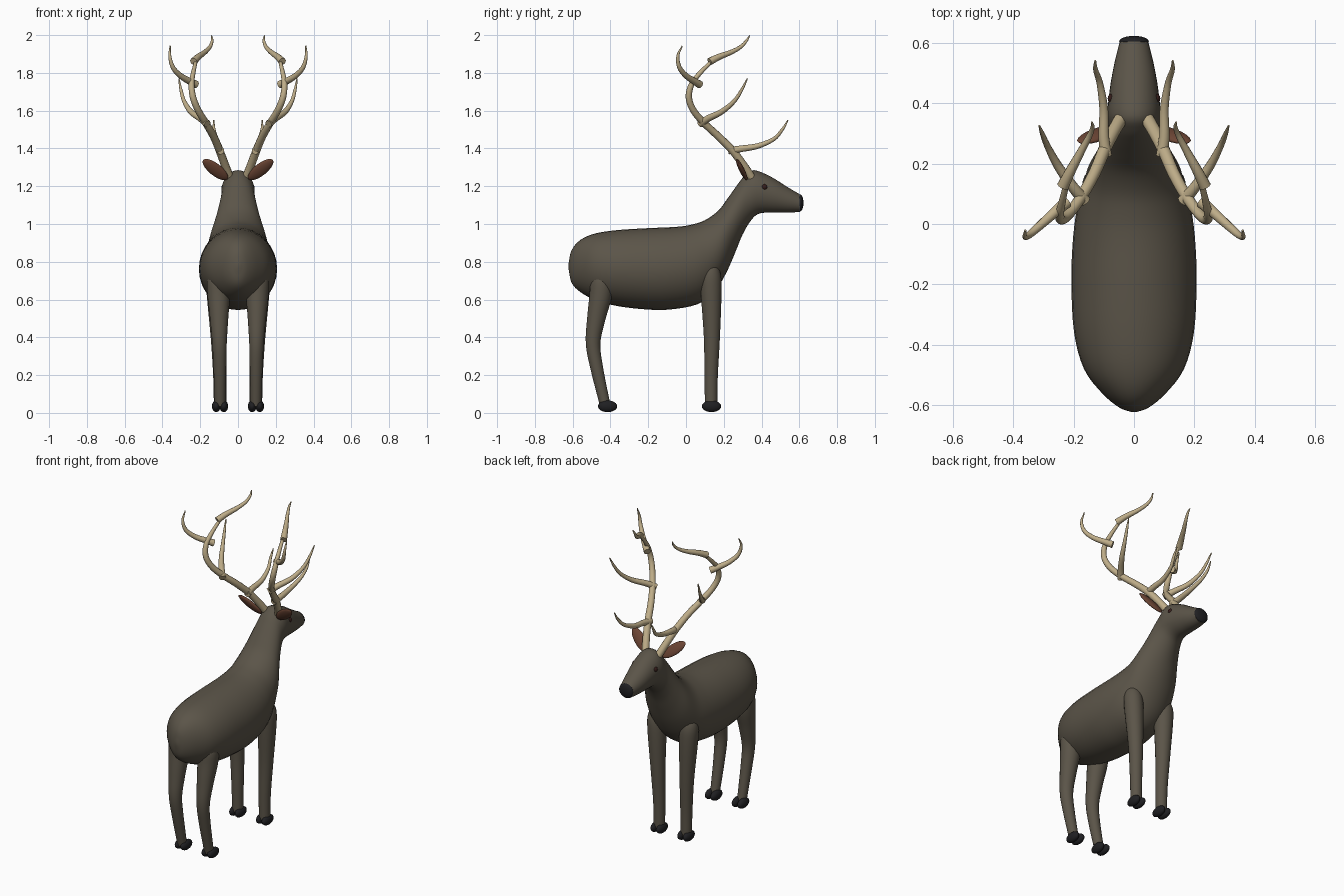
import bpy, bmesh, math
from mathutils import Vector, Matrix

cube = bpy.data.objects.get("Cube")
if cube:
    bpy.data.objects.remove(cube, do_unlink=True)


def material(name, rgb):
    m = bpy.data.materials.new(name)
    m.use_nodes = True
    m.diffuse_color = (*rgb, 1)
    m.node_tree.nodes["Principled BSDF"].inputs["Base Color"].default_value = (*rgb, 1)
    return m


FUR = material("grey brown fur", (.105, .09, .066))
HORN = material("pale antler", (.52, .42, .25))
EAR = material("red brown ear", (.15, .06, .035))
BLACK = material("black hoof and nose", (.014, .014, .016))
EYE = material("dark brown eye", (.035, .012, .01))


def finish(name, bm, mat, mirror=True):
    """Turn a bmesh into a smooth object, mirrored across x = 0 if asked."""
    bmesh.ops.recalc_face_normals(bm, faces=bm.faces[:])
    mesh = bpy.data.meshes.new(name)
    bm.to_mesh(mesh)
    bm.free()
    mesh.materials.append(mat)
    ob = bpy.data.objects.new(name, mesh)
    bpy.context.collection.objects.link(ob)
    bpy.ops.object.select_all(action='DESELECT')
    ob.select_set(True)
    bpy.context.view_layer.objects.active = ob
    bpy.ops.object.shade_smooth_by_angle(angle=math.radians(50))
    if mirror:
        mod = ob.modifiers.new("Mirror", 'MIRROR')
        mod.use_mirror_merge = False
    return ob


def spline(points, steps):
    """Catmull-Rom through points of any dimension."""
    p = [Vector(q) for q in points]
    p = [2 * p[0] - p[1]] + p + [2 * p[-1] - p[-2]]
    out = []
    for a, b, c, d in zip(p, p[1:], p[2:], p[3:]):
        for i in range(steps):
            t = i / steps
            out.append((2 * b + (c - a) * t + (2 * a - 5 * b + 4 * c - d) * t**2
                        + (3 * b - a - 3 * c + d) * t**3) / 2)
    return out + [p[-2]]


def loft(rings):
    bm = bmesh.new()
    loops = [[bm.verts.new(v) for v in ring] for ring in rings]
    n = len(loops[0])
    for a, b in zip(loops, loops[1:]):
        for i in range(n):
            j = (i + 1) % n
            bm.faces.new((a[i], a[j], b[j], b[i]))
    bm.faces.new(loops[0])
    bm.faces.new(loops[-1])
    return bm


def tube(name, points, mat, sides=12, steps=5):
    """Round tube through (x, y, z, radius) points."""
    path = spline(points, steps)
    pos = [v.to_3d() for v in path]
    rings, normal, last = [], None, None
    for i, c in enumerate(pos):
        tan = (pos[min(i + 1, len(pos) - 1)] - pos[max(i - 1, 0)]).normalized()
        normal = last.rotation_difference(tan) @ normal if last else tan.orthogonal().normalized()
        last, side = tan, tan.cross(normal)
        angles = [math.tau * k / sides for k in range(sides)]
        rings.append([c + path[i][3] * (math.cos(a) * normal + math.sin(a) * side) for a in angles])
    return finish(name, loft(rings), mat)


def ellipsoid(name, centre, radii, mat, rot=None, mirror=True, segments=20):
    bm = bmesh.new()
    m = Matrix.Translation(centre) @ (rot or Matrix()) @ Matrix.Diagonal((*radii, 1))
    bmesh.ops.create_uvsphere(bm, u_segments=segments, v_segments=12, radius=1, matrix=m)
    return finish(name, bm, mat, mirror)


# Body, neck and head: elliptical rings (top y, top z, bottom y, bottom z, half width)
sections = [
    (-.622, .79, -.622, .765, .008), (-.606, .86, -.606, .69, .05),
    (-.56, .915, -.56, .64, .105), (-.48, .95, -.48, .598, .165),
    (-.36, .968, -.36, .565, .198), (-.2, .978, -.2, .547, .207),
    (-.05, .985, -.08, .548, .203), (.03, .997, .06, .575, .19),
    (.10, 1.02, .15, .64, .17), (.17, 1.07, .215, .745, .15),
    (.22, 1.135, .265, .86, .122), (.27, 1.205, .30, .945, .102),
    (.31, 1.255, .345, 1.02, .089), (.36, 1.285, .39, 1.056, .088),
    (.45, 1.25, .47, 1.06, .078), (.53, 1.20, .54, 1.06, .064),
    (.603, 1.157, .603, 1.064, .047),
]
body_rings = []
for ty, tz, by, bz, w in spline(sections, 4):
    mid = Vector((0, (ty + by) / 2, (tz + bz) / 2))
    up = Vector((0, ty, tz)) - mid
    body_rings.append([mid + up * math.cos(a) + Vector((w * math.sin(a), 0, 0))
                       for a in (math.tau * k / 32 for k in range(32))])
finish("body_neck_and_head", loft(body_rings), FUR, mirror=False)

# Nose and eyes
ellipsoid("nose", (0, .604, 1.112), (.049, .018, .045), BLACK, mirror=False)
ellipsoid("eyes", (.073, .415, 1.195), (.014, .016, .016), EYE)

# Ears: flattened leaves leaning out and back
along = Vector((.13, -.05, .105)).normalized()
face = Vector((0, .86, .5))
face = (face - along * face.dot(along)).normalized()
ear_rot = Matrix((along, face.cross(along), face)).transposed().to_4x4()
ellipsoid("ears", (.12, .295, 1.288), (.086, .035, .014), EAR, ear_rot)

# Legs
tube("front_legs", [(.115, .125, .79, .03), (.116, .13, .74, .052), (.112, .133, .65, .056),
                    (.102, .137, .4, .043), (.096, .133, .2, .036), (.095, .133, .04, .033)],
     FUR, sides=20)
tube("hind_legs", [(.105, -.44, .76, .04), (.104, -.445, .7, .06), (.102, -.452, .62, .06),
                   (.1, -.475, .5, .049), (.098, -.492, .37, .039), (.096, -.473, .24, .034),
                   (.095, -.428, .04, .028)], FUR, sides=20)

# Cloven hooves
for place, y in (("front", .135), ("hind", -.415)):
    for toe, x in (("inner", .075), ("outer", .115)):
        ellipsoid(f"{place}_{toe}_hooves", (x, y, .035), (.023, .051, .031), BLACK)

# Antlers: main beam and four tines
tube("antler_beams", [(.042, .35, 1.24, .023), (.068, .305, 1.31, .022), (.098, .245, 1.39, .021),
                      (.13, .17, 1.465, .02), (.168, .1, 1.53, .019), (.21, .04, 1.6, .018),
                      (.238, .015, 1.67, .017), (.246, .03, 1.74, .015), (.237, .075, 1.8, .012),
                      (.222, .14, 1.865, .009)], HORN)
tube("brow_tines", [(.092, .225, 1.388, .02), (.1, .29, 1.398, .018), (.1, .38, 1.413, .015),
                    (.113, .465, 1.45, .011), (.127, .51, 1.5, .008), (.128, .54, 1.55, .003)], HORN)
tube("middle_tines", [(.162, .075, 1.53, .02), (.2, .12, 1.56, .018), (.25, .19, 1.595, .015),
                      (.285, .255, 1.65, .011), (.302, .295, 1.71, .008), (.313, .325, 1.77, .003)],
     HORN)
tube("rear_tines", [(.222, .073, 1.738, .021), (.255, .045, 1.755, .018), (.305, .0, 1.785, .015),
                    (.345, -.035, 1.83, .012), (.361, -.043, 1.89, .008), (.359, -.02, 1.943, .003)],
     HORN)
tube("top_tines", [(.235, .125, 1.86, .02), (.21, .175, 1.885, .017), (.175, .24, 1.91, .013),
                   (.148, .29, 1.938, .01), (.137, .32, 1.97, .007), (.14, .337, 1.998, .003)], HORN)
